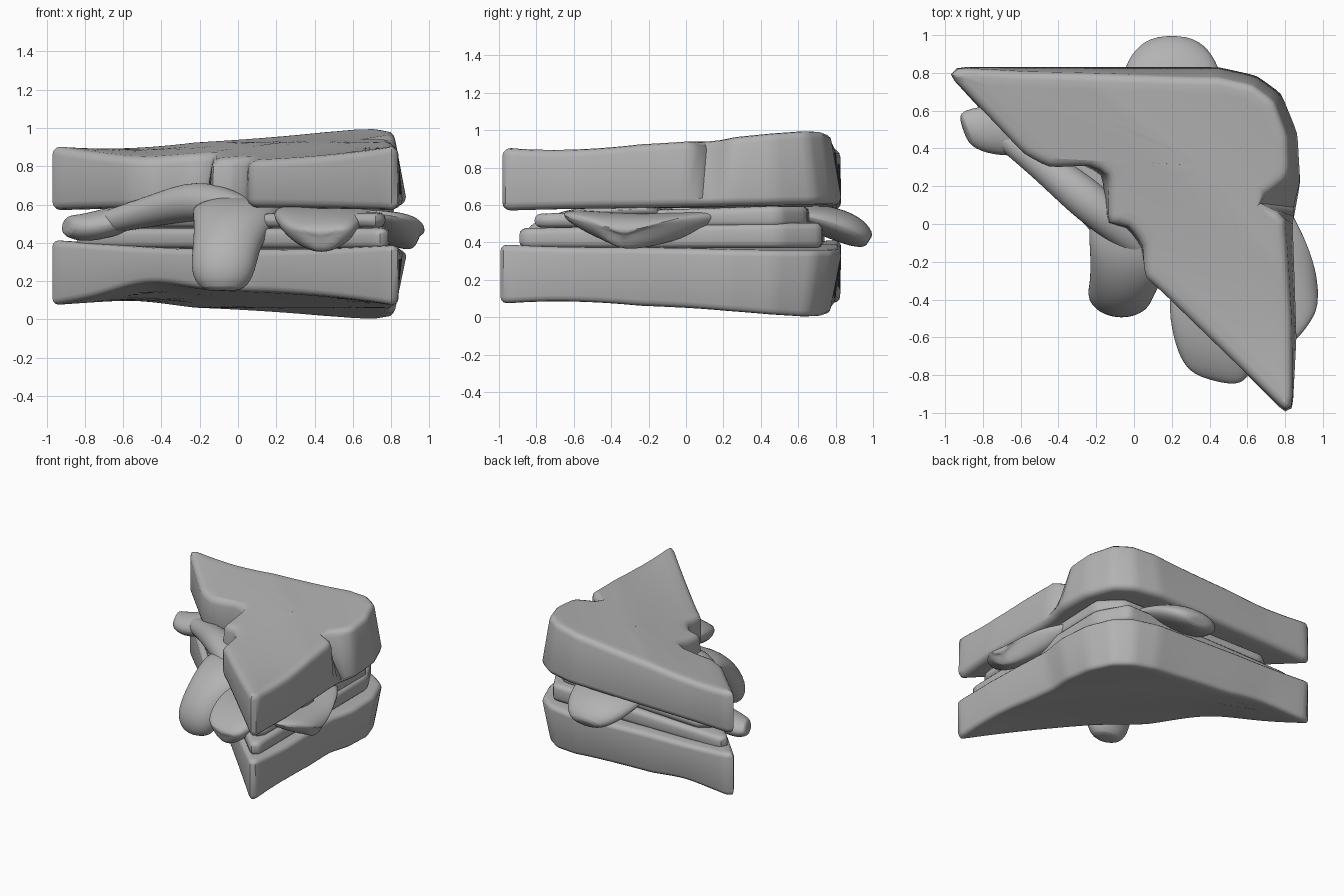
import bpy, bmesh, math
from mathutils import Vector

cube = bpy.data.objects.get("Cube")
if cube:
    bpy.data.objects.remove(cube)

grey = bpy.data.materials.new("plain grey")
grey.use_nodes = True
tint = (0.45, 0.45, 0.45, 1)
grey.diffuse_color = tint
grey.node_tree.nodes["Principled BSDF"].inputs["Base Color"].default_value = tint
MID = Vector((0.42, 0.3))


def skin(name, rings, start, end, levels=0):
    """Join closed rings of points and cap both ends with a fan."""
    bm = bmesh.new()
    loops = [[bm.verts.new(p) for p in ring] for ring in rings]
    n = len(loops[0])
    for a, b in zip(loops, loops[1:]):
        for i in range(n):
            j = (i + 1) % n
            bm.faces.new((a[i], a[j], b[j], b[i]))
    for loop, tip in ((loops[0], start), (loops[-1], end)):
        v = bm.verts.new(tip)
        for i in range(n):
            bm.faces.new((loop[i], loop[(i + 1) % n], v))
    bmesh.ops.recalc_face_normals(bm, faces=bm.faces)
    mesh = bpy.data.meshes.new(name)
    bm.to_mesh(mesh)
    bm.free()
    mesh.materials.append(grey)
    ob = bpy.data.objects.new(name, mesh)
    bpy.context.collection.objects.link(ob)
    if levels:
        ob.modifiers.new("smooth", "SUBSURF").levels = levels
    bpy.context.view_layer.objects.active = ob
    ob.select_set(True)
    bpy.ops.object.shade_smooth_by_angle(angle=math.radians(50))
    ob.select_set(False)


def refine(points, step=0.045):
    """Divide long edges of an outline, then soften its corners a little."""
    out = []
    for i, p in enumerate(points):
        a, b = Vector(p), Vector(points[(i + 1) % len(points)])
        n = max(1, round((b - a).length / step))
        out += [a.lerp(b, k / n) for k in range(n)]
    m = len(out)
    return [out[i] * 0.7 + (out[i - 1] + out[(i + 1) % m]) * 0.15 for i in range(m)]


def straight(p, t):
    return p


def slab(name, outline, low, high, soft=0.035, shape=straight):
    """Slice with curved lower and upper faces, shaped sides and a rounded rim."""
    base = refine(outline)
    m = len(base)

    def ring(t, inset, scale, f, lift):
        pts = [shape(p, t) for p in base]
        out = []
        for i, p in enumerate(pts):
            d = (pts[(i + 1) % m] - pts[i - 1]).normalized()
            q = MID.lerp(p + Vector((-d.y, d.x)) * inset, scale)
            out.append((q.x, q.y, f(q.x, q.y) + lift))
        return out

    fan = (0.15, 0.35, 0.55, 0.75, 0.9)
    arc = [(soft * (1 - math.sin(a)), soft * (1 - math.cos(a)))
           for a in (0, math.pi / 6, math.pi / 3, math.pi / 2)]
    rings = [ring(0, soft, s, low, 0) for s in fan]
    rings += [ring(0, i, 1, low, l) for i, l in arc]
    rings += [ring(1, i, 1, high, -l) for i, l in reversed(arc)]
    rings += [ring(1, soft, s, high, 0) for s in reversed(fan)]
    skin(name, rings, (*MID, low(*MID)), (*MID, high(*MID)))


def tongue(name, side, path, sag=0, sides=12):
    """Flattened sweep; each path row is x, y, z, half width, half thickness."""
    side = Vector(side).normalized()
    pos = [Vector(r[:3]) for r in path]
    rings = []
    for i, r in enumerate(path):
        along = pos[min(i + 1, len(pos) - 1)] - pos[max(i - 1, 0)]
        up = side.cross(along).normalized()
        angles = [math.tau * k / sides for k in range(sides)]
        rings.append([pos[i] + side * (r[3] * math.cos(a)) + up * (r[4] * math.sin(a))
                      + Vector((0, 0, sag * (math.cos(a) ** 2 - 0.3))) for a in angles])
    skin(name, rings, pos[0], pos[-1], 2)


def corner(x, y):
    """0 along the cut edge, 1 at the rounded back corner."""
    return min(1, max(0, (x + y + 0.17) / 1.55))


def cut(x, y):
    """1 at the middle of the cut edge, fading to its tips and inward."""
    return max(0, 1 - corner(x, y) * 2.2) * max(0, 1 - ((x - y) / 1.75) ** 2)


def crust(p, amount):
    """Lean the crust sides inward, leaving the cut edge upright."""
    return p + (MID - p).normalized() * amount * min(1, 4 * corner(*p))


def upper_shape(p, t):
    q = crust(p, 0.05 * t)
    if p.x > 0.6:
        width = 0.045 if p.y < 0.09 else 0.1
        q.x -= (0.01 + 0.13 * t) * math.exp(-((p.y - 0.09) / width) ** 2)
    return q


def bread_top(x, y):
    return 0.905 + 0.095 * corner(x, y) ** 2 - 0.075 * cut(x, y)


def bread_bottom(x, y):
    ridge = math.exp(-((x + 0.5) / 0.25) ** 2)
    return 0.075 - 0.075 * corner(x, y) ** 2.2 + (0.07 + 0.065 * ridge) * cut(x, y)


# Bread slices
back = [(0.84, 0.0), (0.88, 0.22), (0.865, 0.48), (0.78, 0.69), (0.65, 0.785),
        (0.45, 0.83), (-0.94, 0.83), (-0.98, 0.79)]
upper_outline = [(0.8, -0.99), (0.84, -0.97), (0.86, -0.6)] + back + [
    (-0.58, 0.37), (-0.45, 0.3), (-0.26, 0.31), (-0.17, 0.26), (-0.14, 0.0),
    (-0.04, -0.02), (0.04, -0.12), (0.06, -0.28), (0.15, -0.36)]
slab("upper_bread", upper_outline, lambda x, y: 0.57 + 0.03 * corner(x, y) + 0.015 * cut(x, y),
     bread_top, 0.045, upper_shape)

lower_outline = [(0.8, -1.0), (0.84, -0.98), (0.86, -0.6)] + back + [
    (-0.55, 0.32), (-0.2, -0.07), (0.1, -0.3)]
slab("lower_bread", lower_outline, bread_bottom,
     lambda x, y: 0.4 - 0.03 * corner(x, y) - 0.015 * x - 0.035 * cut(x, y),
     shape=lambda p, t: crust(p, 0.055 * (1 - t)))

# Fillings
slab("lower_filling", [(0.74, -0.9), (0.79, -0.87), (0.79, 0.5), (0.66, 0.73), (-0.82, 0.74),
                       (-0.85, 0.68), (-0.5, 0.32), (-0.2, 0.0), (0.1, -0.27)],
     lambda x, y: 0.37, lambda x, y: 0.475 + 0.03 * corner(x, y))
slab("upper_filling", [(0.72, -0.82), (0.77, -0.75), (0.78, 0.5), (0.62, 0.65), (-0.6, 0.72),
                       (-0.75, 0.6), (-0.48, 0.34), (-0.15, 0.02), (0.1, -0.25)],
     lambda x, y: 0.48, lambda x, y: 0.55 + 0.05 * corner(x, y))

# Drooping lobes that hang out of the slices
tongue("front_lobe", (1, -0.1, 0), [
    (0.05, 0.25, 0.56, 0.2, 0.05), (0.0, 0.0, 0.58, 0.26, 0.08), (-0.01, -0.18, 0.54, 0.23, 0.11),
    (-0.06, -0.33, 0.39, 0.18, 0.13), (-0.08, -0.4, 0.25, 0.18, 0.12),
    (-0.08, -0.4, 0.15, 0.12, 0.08)])
tongue("front_left_lobe", (1, -0.25, 0), [
    (0.6, -0.1, 0.55, 0.28, 0.05), (0.47, -0.4, 0.54, 0.32, 0.08), (0.42, -0.62, 0.49, 0.24, 0.1),
    (0.43, -0.76, 0.44, 0.2, 0.09), (0.43, -0.82, 0.42, 0.13, 0.06)], 0.05)
tongue("right_lobe", (0.35, -1, 0), [
    (-0.35, 0.6, 0.55, 0.14, 0.05), (-0.6, 0.5, 0.53, 0.16, 0.08),
    (-0.8, 0.49, 0.47, 0.14, 0.08), (-0.9, 0.5, 0.49, 0.1, 0.06)])
tongue("left_lobe", (0.1, -1, 0), [
    (0.6, -0.2, 0.52, 0.5, 0.06), (0.8, -0.23, 0.49, 0.44, 0.09),
    (0.9, -0.27, 0.46, 0.27, 0.09), (0.95, -0.33, 0.43, 0.14, 0.06)], 0.075)
tongue("back_lobe", (1, 0, 0), [
    (0.22, 0.5, 0.57, 0.32, 0.05), (0.2, 0.75, 0.52, 0.29, 0.09),
    (0.2, 0.9, 0.46, 0.23, 0.09), (0.2, 0.98, 0.41, 0.13, 0.05)])

# Filling bulging out of the torn cut edge
tongue("cut_edge_bulge", (1, 1, 0), [
    (-0.76, 0.51, 0.49, 0.06, 0.06), (-0.47, 0.31, 0.56, 0.09, 0.08),
    (-0.25, 0.13, 0.62, 0.12, 0.11), (-0.1, 0.0, 0.61, 0.1, 0.1), (0.1, -0.17, 0.54, 0.08, 0.07)])
